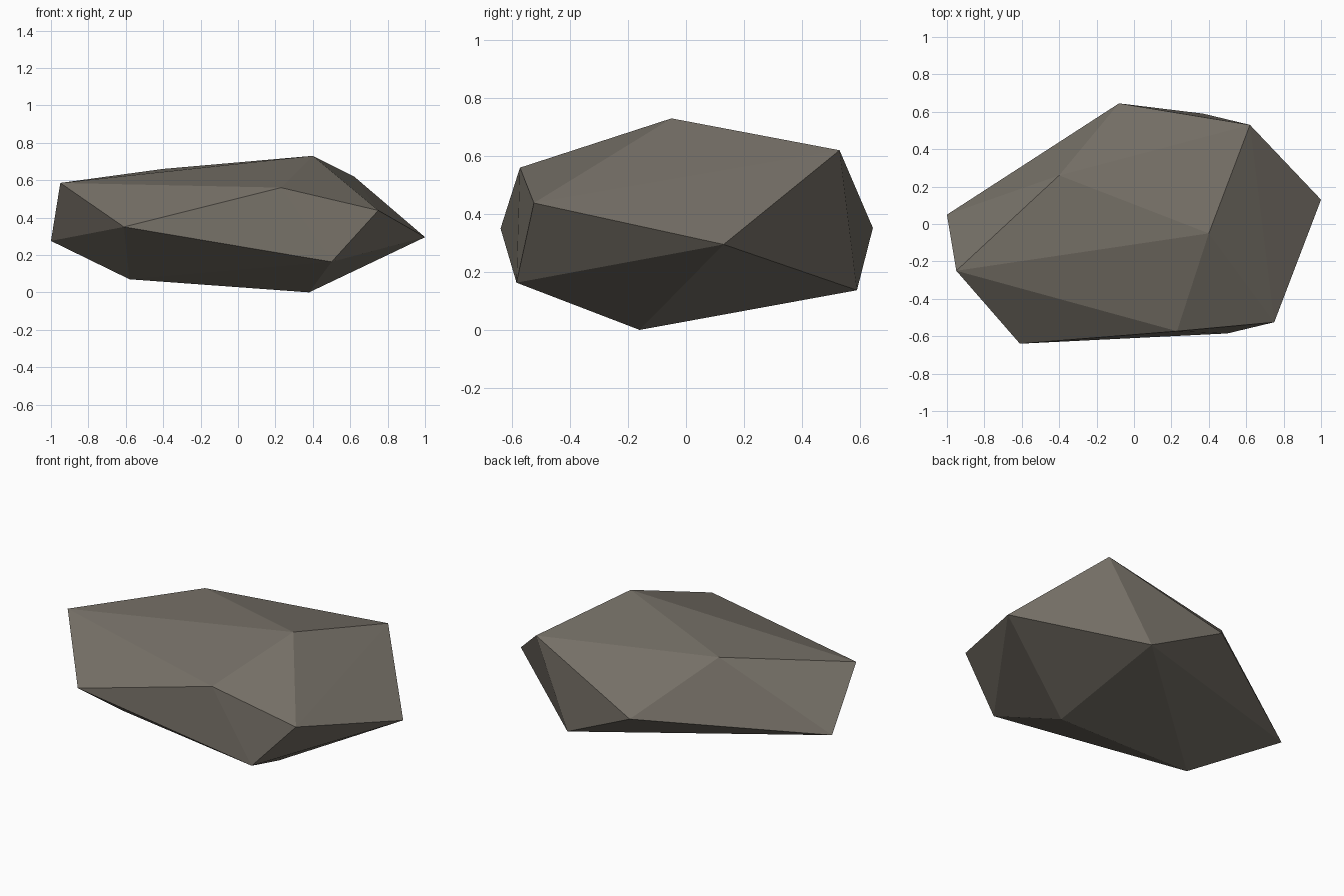
import bpy, bmesh

if "Cube" in bpy.data.objects:
    bpy.data.objects.remove(bpy.data.objects["Cube"])

# Corner points of the faceted boulder; its skin is their convex hull
corners = [
    (-1.00, 0.05, 0.275), (-0.95, -0.25, 0.585), (-0.61, -0.64, 0.35),
    (0.50, -0.585, 0.163), (0.75, -0.525, 0.438), (1.00, 0.13, 0.295),
    (0.62, 0.53, 0.62), (0.37, 0.59, 0.137), (-0.08, 0.645, 0.352),
    (-0.40, 0.26, 0.66), (0.40, -0.05, 0.73), (0.23, -0.573, 0.56),
    (-0.58, -0.246, 0.07), (0.38, -0.16, 0.0),
]

# Boulder
bm = bmesh.new()
for co in corners:
    bm.verts.new(co)
bmesh.ops.convex_hull(bm, input=bm.verts[:])
bmesh.ops.recalc_face_normals(bm, faces=bm.faces[:])
mesh = bpy.data.meshes.new("boulder")
bm.to_mesh(mesh)
bm.free()

# Stone colour
stone = bpy.data.materials.new("warm grey stone")
stone.diffuse_color = (0.18, 0.162, 0.135, 1)
stone.use_nodes = True
stone.node_tree.nodes["Principled BSDF"].inputs["Base Color"].default_value = stone.diffuse_color
mesh.materials.append(stone)
bpy.context.collection.objects.link(bpy.data.objects.new("boulder", mesh))
